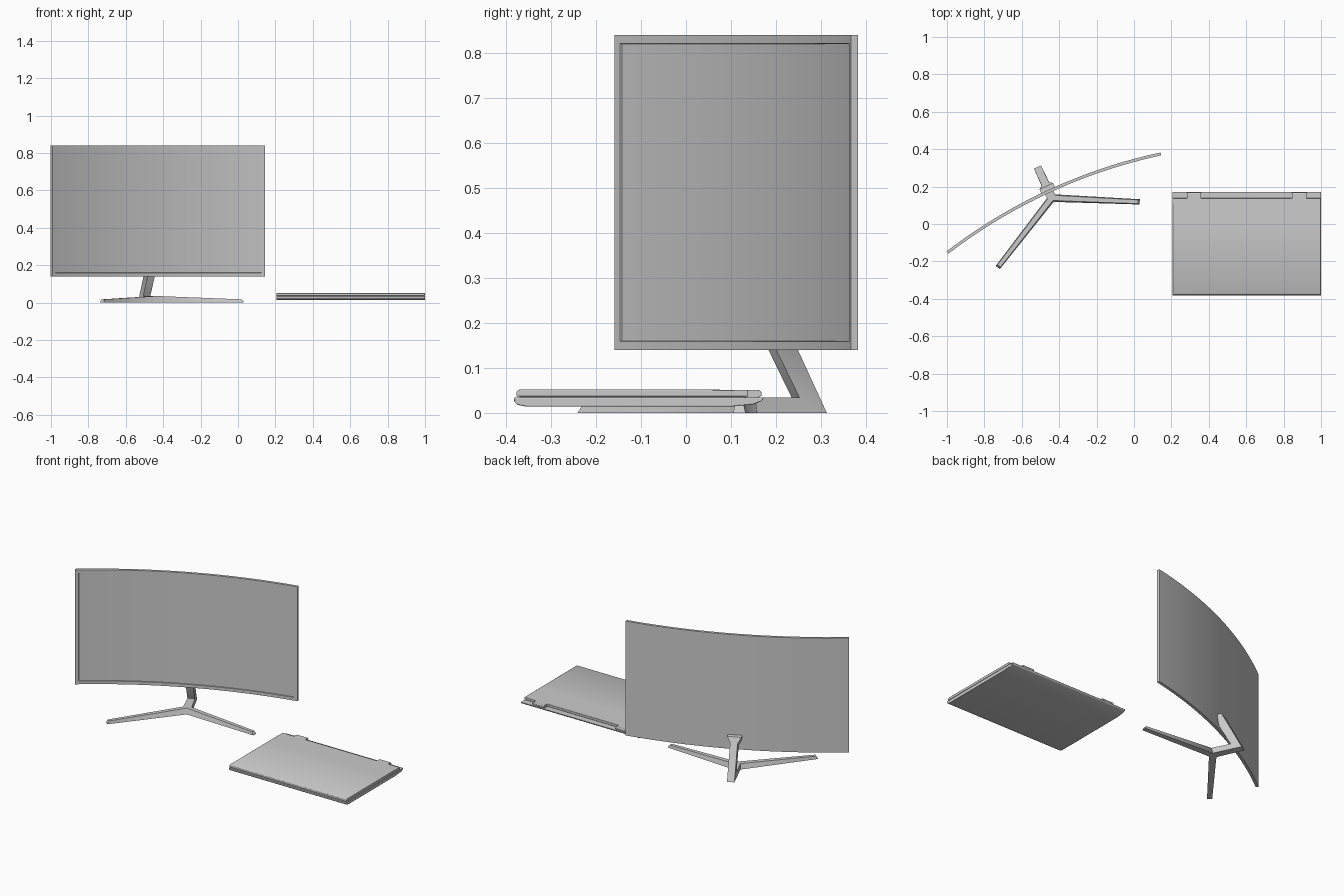
import bpy, bmesh, math
from mathutils import Matrix

if "Cube" in bpy.data.objects:
    bpy.data.objects.remove(bpy.data.objects["Cube"])

# monitor frame: origin under the stand hub, turned about z
MON = Matrix.Translation((-0.44, 0.14, 0)) @ Matrix.Rotation(math.radians(24.8), 4, 'Z')


def finish(name, bm, matrix=None, bevel=0.0, segments=2, mirror=False):
    bmesh.ops.recalc_face_normals(bm, faces=bm.faces)
    me = bpy.data.meshes.new(name)
    bm.to_mesh(me)
    bm.free()
    ob = bpy.data.objects.new(name, me)
    bpy.context.collection.objects.link(ob)
    if matrix:
        ob.matrix_world = matrix
    if mirror:
        mod = ob.modifiers.new("mirror", 'MIRROR')
        mod.use_clip = True
    if bevel:
        mod = ob.modifiers.new("bevel", 'BEVEL')
        mod.width = bevel
        mod.segments = segments
    bpy.ops.object.select_all(action='DESELECT')
    ob.select_set(True)
    bpy.context.view_layer.objects.active = ob
    bpy.ops.object.shade_smooth_by_angle(angle=math.radians(30))
    return ob


def loft(rings, cap_start=True):
    """Skin a row of closed rings that have equal point counts."""
    bm = bmesh.new()
    rows = [[bm.verts.new(p) for p in ring] for ring in rings]
    n = len(rows[0])
    for a, b in zip(rows, rows[1:]):
        for i in range(n):
            j = (i + 1) % n
            bm.faces.new((a[i], a[j], b[j], b[i]))
    if cap_start:
        bm.faces.new(rows[0])
    bm.faces.new(rows[-1])
    return bm


def slab(name, x0, x1, profile, bevel):
    """Extrude a (y, z) profile along x."""
    bm = loft([[(x, y, z) for y, z in profile] for x in (x0, x1)])
    return finish(name, bm, bevel=bevel)


# curved monitor panel, with the screen recessed inside a thin bezel
R, MID, HALF, T, N = 2.86, 0.038, 0.628, 0.008, 32
Z0, Z1 = 0.14, 0.84
rings = []
for k in range(N + 1):
    t = math.asin(HALF / R) * (2 * k / N - 1)
    at = lambda d, z: ((R + d) * math.sin(t), MID - R + (R + d) * math.cos(t), z)
    rings.append([at(-T, Z0), at(-T, Z1), at(T, Z1), at(T, Z0)])
bm = loft(rings)
bmesh.ops.recalc_face_normals(bm, faces=bm.faces)
front = [f for f in bm.faces if f.normal.y < -0.9]
bmesh.ops.inset_region(bm, faces=front, thickness=0.019, use_even_offset=True)
bmesh.ops.inset_region(bm, faces=front, thickness=0.001, depth=-0.005, use_even_offset=True)
finish("monitor_panel", bm, MON)

# two front legs of the stand, mirrored
tip_u, tip_v = 0.418, -0.217
pu, pv = 0.46, 0.887
hub = [(0, -0.024, 0), (0, 0.022, 0), (0, 0.016, 0.035), (0, -0.016, 0.035)]
tip = []
for w, z, back in ((-0.014, 0, 0), (0.014, 0, 0), (0.010, 0.017, 0.010), (-0.010, 0.017, 0.010)):
    tip.append((tip_u + pu * w - pv * back, tip_v + pv * w + pu * back, z))
finish("stand_front_legs", loft([hub, tip], cap_start=False), MON, mirror=True)

# rear foot folding up into the post, flared where it meets the panel
# (half width, outer v, outer z, inner v, inner z)
stations = [
    (0.024, -0.004, 0.000, -0.004, 0.0345),
    (0.021, 0.181, 0.000, 0.114, 0.0345),
    (0.021, 0.084, 0.192, 0.044, 0.165),
    (0.040, 0.068, 0.225, 0.040, 0.200),
    (0.040, 0.040, 0.228, 0.040, 0.205),
]
rings = [[(-w, vo, zo), (w, vo, zo), (w, vi, zi), (-w, vi, zi)]
         for w, vo, zo, vi, zi in stations]
finish("stand_rear_foot_and_post", loft(rings), MON)

# closed laptop: base body with upswept front and rear
LX0, LX1 = 0.205, 1.0
slab("laptop_base", LX0, LX1,
     [(-0.382, 0.034), (-0.382, 0.025), (-0.375, 0.018), (-0.355, 0.014),
      (0.10, 0.014), (0.15, 0.019), (0.168, 0.026), (0.173, 0.034)], 0.002)

# laptop lid, ending short of the rear strip
slab("laptop_lid", LX0 + 0.001, LX1 - 0.001,
     [(-0.377, 0.036), (0.138, 0.036), (0.138, 0.051), (0.0, 0.052),
      (-0.370, 0.052), (-0.377, 0.048)], 0.002)

# thin rim seal between lid and base
slab("laptop_seal", LX0 + 0.006, LX1 - 0.006,
     [(-0.370, 0.033), (0.130, 0.033), (0.130, 0.037), (-0.370, 0.037)], 0)

# two hinge tabs at the lid's rear edge
mid = (LX0 + LX1) / 2
for side, name in ((-1, "left"), (1, "right")):
    a, b = sorted((mid + side * 0.243, mid + side * 0.319))
    slab("laptop_hinge_" + name, a, b,
         [(0.132, 0.033), (0.158, 0.033), (0.168, 0.038), (0.168, 0.046),
          (0.162, 0.051), (0.132, 0.051)], 0.001)
